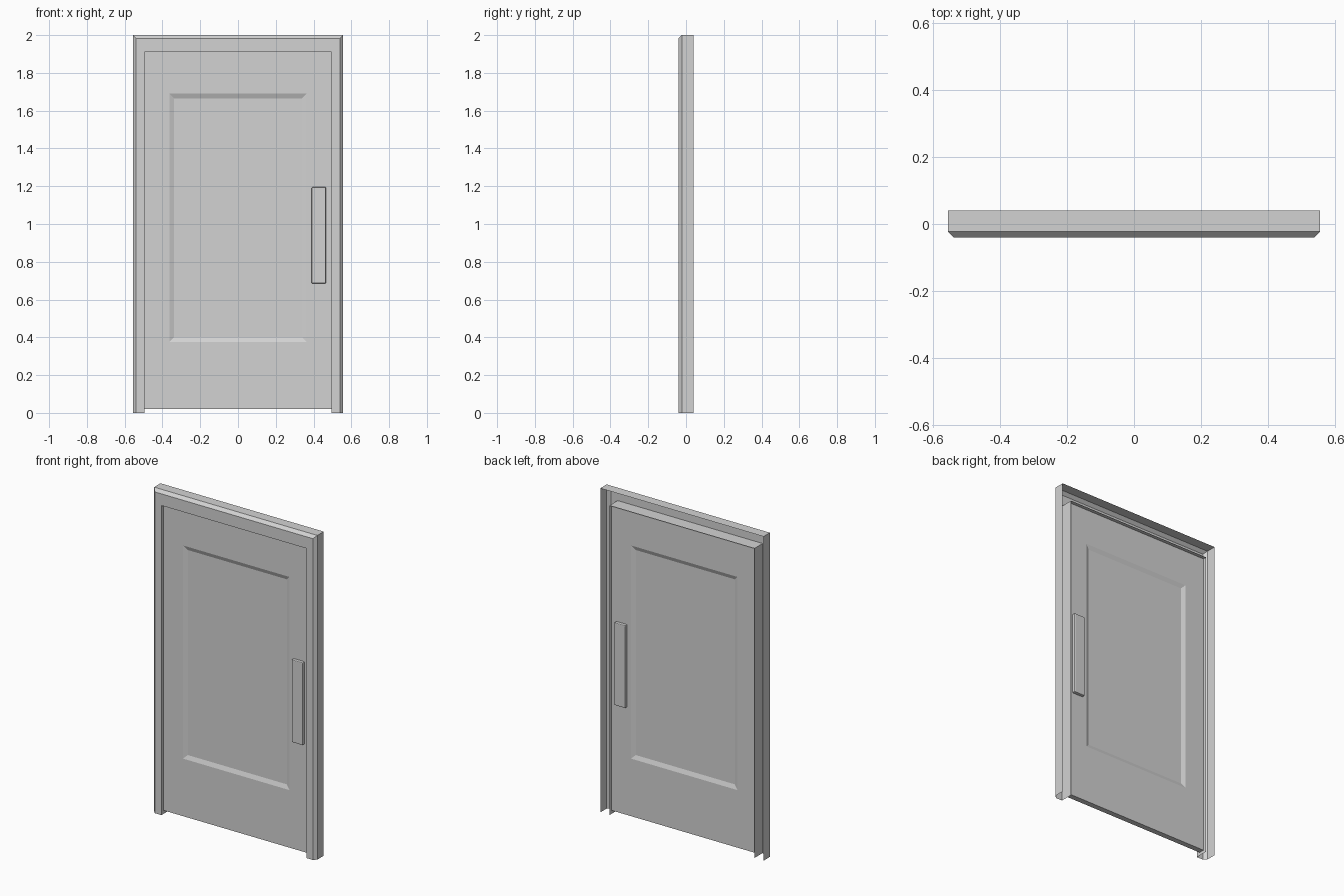
import bpy
import bmesh

cube = bpy.data.objects.get("Cube")
if cube:
    bpy.data.objects.remove(cube, do_unlink=True)

grey = bpy.data.materials.new("plain_grey")
grey.use_nodes = True
GREY = (0.65, 0.65, 0.65, 1)
grey.diffuse_color = GREY
grey.node_tree.nodes["Principled BSDF"].inputs["Base Color"].default_value = GREY


def add_object(name, bm):
    mesh = bpy.data.meshes.new(name)
    bm.to_mesh(mesh)
    bm.free()
    mesh.materials.append(grey)
    obj = bpy.data.objects.new(name, mesh)
    bpy.context.collection.objects.link(obj)
    return obj


def box(x0, x1, y0, y1, z0, z1):
    bm = bmesh.new()
    bmesh.ops.create_cube(bm, size=1)
    for v in bm.verts:
        v.co.x = x1 if v.co.x > 0 else x0
        v.co.y = y1 if v.co.y > 0 else y0
        v.co.z = z1 if v.co.z > 0 else z0
    return bm


# Door frame: open-backed casing swept up, over and down around the door
DOOR_W, DOOR_TOP, DOOR_BOTTOM = 0.495, 1.91, 0.02
profile = [  # half width, top height, depth
    (0.557, 2.0, 0.04),
    (0.557, 2.0, -0.022),
    (0.539, 1.982, -0.04),
    (DOOR_W, DOOR_TOP, -0.04),
    (DOOR_W, DOOR_TOP, 0.04),
]
bm = bmesh.new()
rows = [[bm.verts.new(p) for p in ((-w, y, 0), (-w, y, top), (w, y, top), (w, y, 0))]
        for w, top, y in profile]
for a, b in zip(rows, rows[1:]):
    for i in range(3):
        bm.faces.new((a[i], a[i + 1], b[i + 1], b[i]))
bm.normal_update()
front = min(bm.faces, key=lambda f: f.normal.y)
if max(f.normal.y for f in bm.faces) > 0.9:
    bmesh.ops.reverse_faces(bm, faces=bm.faces[:])
add_object("door_frame", bm)

# Door leaf with a sloped, sunken panel on both sides
FACE_Y = 0.017
bm = box(-DOOR_W, DOOR_W, -FACE_Y, FACE_Y, DOOR_BOTTOM, DOOR_TOP)
bm.normal_update()


def inset_to(face, half_w, z0, z1, y):
    mid = face.calc_center_median().z
    bmesh.ops.inset_individual(bm, faces=[face], thickness=0.02)
    for v in face.verts:
        v.co.x = half_w if v.co.x > 0 else -half_w
        v.co.z = z1 if v.co.z > mid else z0
        v.co.y = y


for face in [f for f in bm.faces if abs(f.normal.y) > 0.9]:
    side = 1 if face.normal.y > 0 else -1
    inset_to(face, 0.363, 0.375, 1.69, side * FACE_Y)
    inset_to(face, 0.338, 0.4, 1.665, side * (FACE_Y - 0.01))
add_object("door_leaf", bm)

# Long pull plates with softened edges, front and back
for name, side in (("front_handle", -1), ("back_handle", 1)):
    y0, y1 = sorted((side * FACE_Y, side * (FACE_Y + 0.019)))
    bm = box(0.39, 0.466, y0, y1, 0.685, 1.195)
    outer = [e for e in bm.edges
             if any(abs(v.co.y) > FACE_Y + 0.01 for v in e.verts)]
    bmesh.ops.bevel(bm, geom=outer, offset=0.005, segments=2,
                    profile=0.5, affect='EDGES')
    add_object(name, bm)
